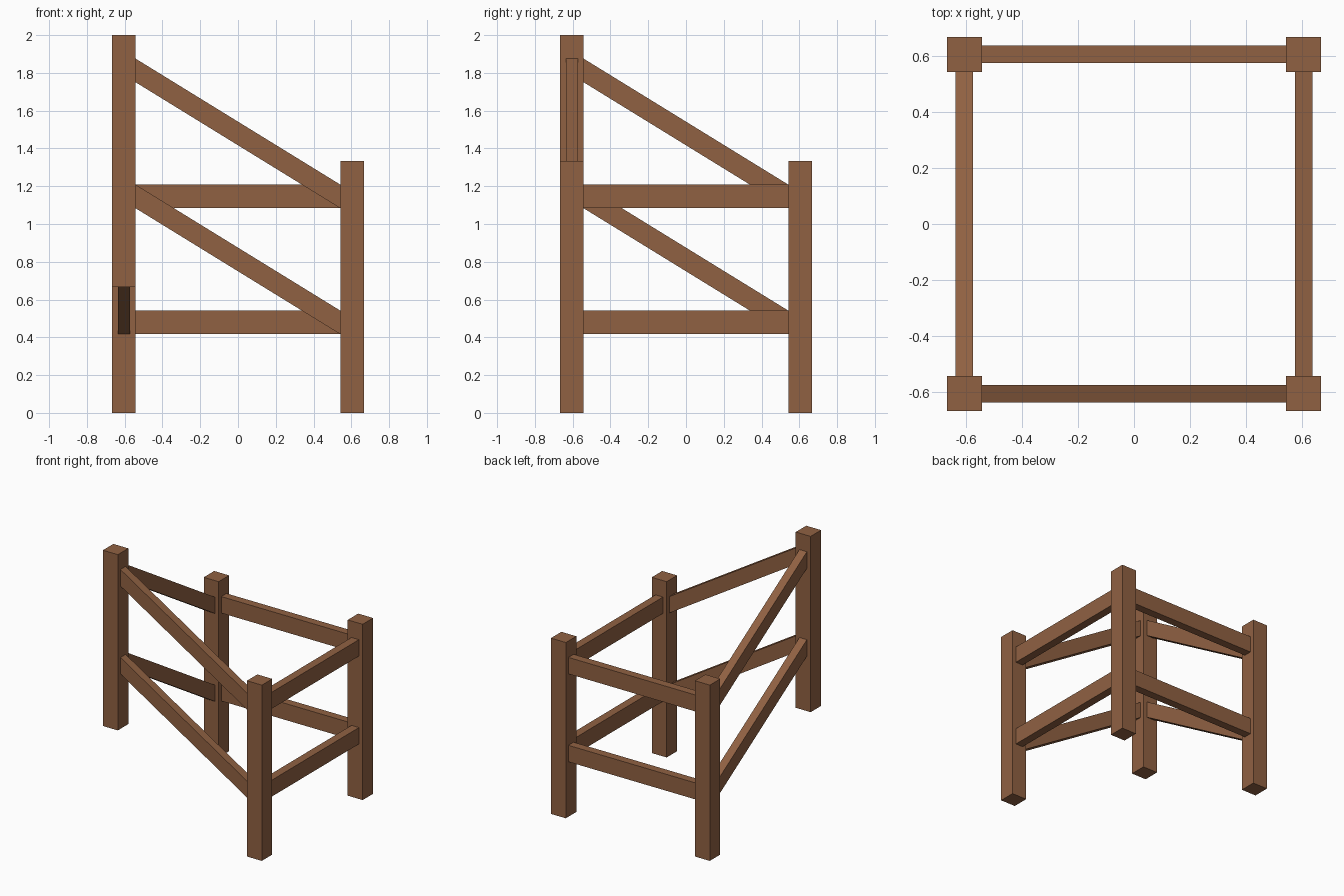
import bpy, bmesh
from mathutils import Vector

if "Cube" in bpy.data.objects:
    bpy.data.objects.remove(bpy.data.objects["Cube"])

C = 0.6042       # post centre distance from the axes
POST = 0.125     # post width
HEIGHT = 4 / 3   # post height
RAISE = 2 / 3    # lift of the front left corner
RAIL_T, RAIL_H = 0.0625, 0.125
RAIL_Z = {"lower": 0.479, "upper": 1.146}

wood = bpy.data.materials.new("brown_wood")
wood.diffuse_color = (0.28, 0.12, 0.055, 1)
wood.use_nodes = True
wood.node_tree.nodes["Principled BSDF"].inputs["Base Color"].default_value = wood.diffuse_color


def beam(name, a, b, side, up):
    """Beam from a to b whose end faces are spanned by the half vectors side and up."""
    bm = bmesh.new()
    ends = [[bm.verts.new(p + s * side + t * up)
             for s, t in ((-1, -1), (1, -1), (1, 1), (-1, 1))] for p in (a, b)]
    for ring in ends:
        bm.faces.new(ring)
    for i in range(4):
        j = (i + 1) % 4
        bm.faces.new((ends[0][i], ends[0][j], ends[1][j], ends[1][i]))
    bmesh.ops.recalc_face_normals(bm, faces=bm.faces)
    mesh = bpy.data.meshes.new(name)
    bm.to_mesh(mesh)
    bm.free()
    mesh.materials.append(wood)
    bpy.context.collection.objects.link(bpy.data.objects.new(name, mesh))


# Corner positions; the front left one is raised
corners = {
    "front_left": Vector((-C, -C, RAISE)),
    "front_right": Vector((C, -C, 0)),
    "back_right": Vector((C, C, 0)),
    "back_left": Vector((-C, C, 0)),
}

# Posts
for name, p in corners.items():
    beam(name + "_post", p, p + Vector((0, 0, HEIGHT)),
         Vector((POST / 2, 0, 0)), Vector((0, POST / 2, 0)))

# Rails: two per side, with vertical ends flush against the posts
sides = {
    "front": ("front_left", "front_right"),
    "right": ("front_right", "back_right"),
    "back": ("back_right", "back_left"),
    "left": ("back_left", "front_left"),
}
for side, (start, end) in sides.items():
    a, b = corners[start], corners[end]
    along = Vector((b.x - a.x, b.y - a.y, 0)).normalized()
    across = Vector((-along.y, along.x, 0)) * RAIL_T / 2
    for level, z in RAIL_Z.items():
        lift = Vector((0, 0, z))
        beam(f"{side}_{level}_rail", a + along * POST / 2 + lift,
             b - along * POST / 2 + lift, across, Vector((0, 0, RAIL_H / 2)))
